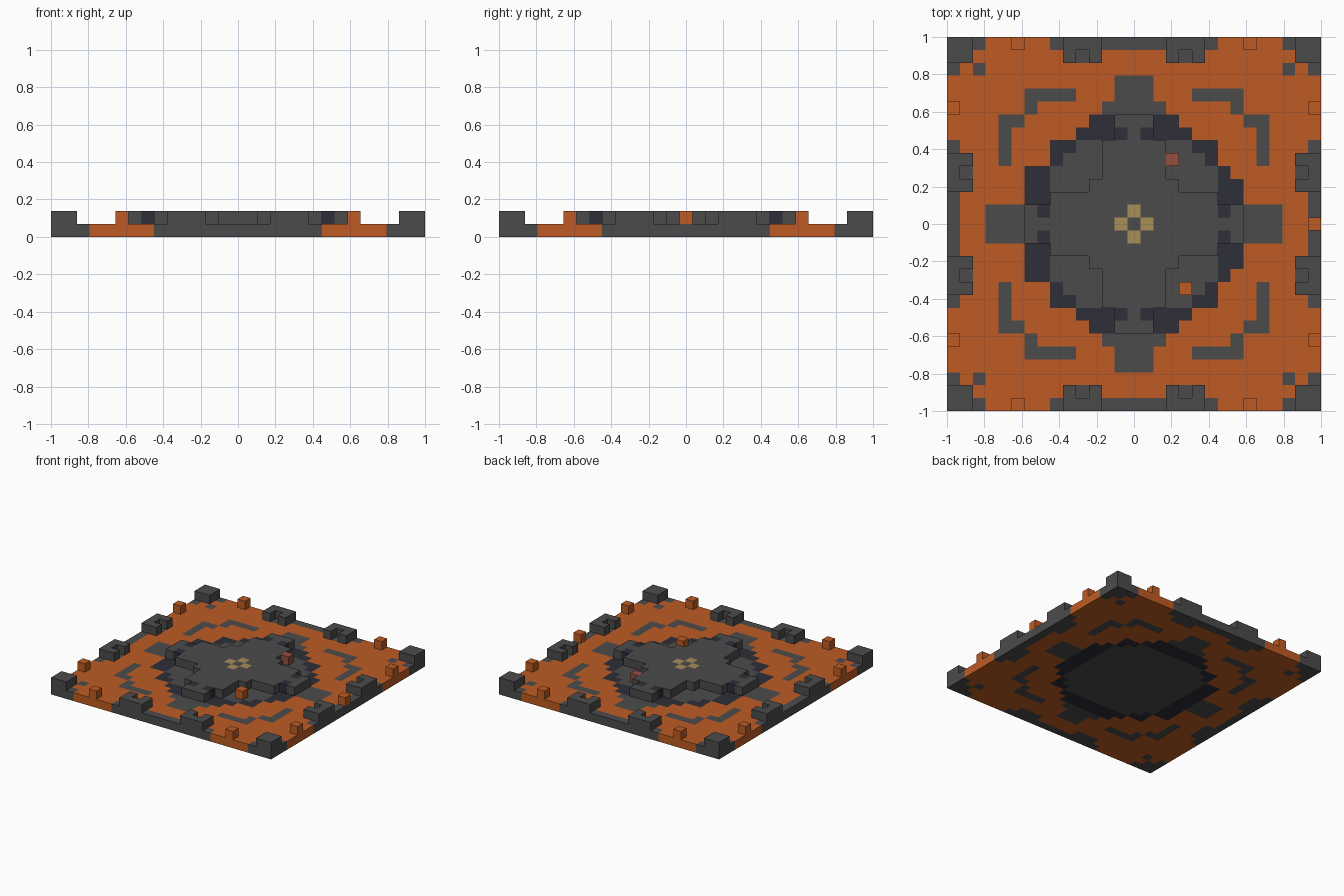
import bpy
import bmesh

HALF = 14                 # cells run from -14 to 14 each way
CELL = 2 / (2 * HALF + 1)

if "Cube" in bpy.data.objects:
    bpy.data.objects.remove(bpy.data.objects["Cube"])


def linear(c):
    c /= 255
    return c / 12.92 if c <= 0.04045 else ((c + 0.055) / 1.055) ** 2.4


def material(name, *rgb):
    mat = bpy.data.materials.new(name)
    mat.use_nodes = True
    colour = [linear(c) for c in rgb] + [1]
    mat.diffuse_color = colour
    bsdf = mat.node_tree.nodes["Principled BSDF"]
    bsdf.inputs["Base Color"].default_value = colour
    bsdf.inputs["Roughness"].default_value = 0.9
    return mat


MATERIALS = {
    "orange": material("orange stone", 190, 91, 35),
    "grey": material("dark grey stone", 75, 75, 75),
    "navy": material("navy stone", 45, 46, 56),
    "gold": material("gold inlay", 168, 142, 88),
    "red": material("dull red stone", 147, 79, 63),
}
SIDES = ((1, 0), (0, 1), (-1, 0), (0, -1))


def blocks(name, cells, level, underside=False):
    """Join cells {(u, v): colour} into one layer, leaving out inner walls."""
    mesh = bpy.data.meshes.new(name)
    slots = sorted(set(cells.values()))
    for colour in slots:
        mesh.materials.append(MATERIALS[colour])
    bm = bmesh.new()
    z0, z1 = level * CELL, (level + 1) * CELL

    def quad(points, colour):
        face = bm.faces.new([bm.verts.new(p) for p in points])
        face.material_index = slots.index(colour)

    for (u, v), colour in cells.items():
        ring = [((u + a / 2) * CELL, (v + b / 2) * CELL)
                for a, b in ((1, -1), (1, 1), (-1, 1), (-1, -1))]
        quad([(x, y, z1) for x, y in ring], colour)
        if underside:
            quad([(x, y, z0) for x, y in reversed(ring)], colour)
        for i, (du, dv) in enumerate(SIDES):
            if (u + du, v + dv) not in cells:
                p, q = ring[i], ring[(i + 1) % 4]
                quad([(*p, z0), (*q, z0), (*q, z1), (*p, z1)], colour)
    bmesh.ops.remove_doubles(bm, verts=bm.verts[:], dist=CELL / 100)
    bm.to_mesh(mesh)
    bm.free()
    obj = bpy.data.objects.new(name, mesh)
    bpy.context.collection.objects.link(obj)
    return obj


def floor_colour(u, v):
    a, b = abs(u), abs(v)
    lo, hi = min(a, b), max(a, b)
    # central disc and its navy ring
    if hi <= 6 and lo + hi <= 10:
        return "grey"
    if hi <= 6 or (hi == 7 and lo <= 4) or (hi == 8 and lo <= 3):
        return "navy"
    if u == -8 and b == 4:
        return "navy"
    # four arms reaching outward
    if 9 <= hi <= 11 and lo <= 1 or (b == 9 and a == 2):
        return "grey"
    # curved stripes near the corners
    if (hi == 10 and 5 <= lo <= 8) or (hi == 9 and lo == 8):
        return "grey"
    # border and corner patches
    if hi == 14 and (lo <= 6 or lo >= 12):
        return "grey"
    if hi == 13 and (3 <= lo <= 5 or lo == 13):
        return "grey"
    if hi == lo == 12:
        return "grey"
    return "orange"


def platform_colour(u, v):
    a, b = abs(u), abs(v)
    if a + b == 1:
        return "gold"
    return "navy" if sorted((a, b)) == [1, 7] else "grey"


def on_platform(u, v):
    lo, hi = sorted((abs(u), abs(v)))
    return lo <= 2 and hi <= 6 or lo == hi == 3 or lo <= 1 and hi <= 8


span = range(-HALF, HALF + 1)
grid = [(u, v) for u in span for v in span]

# floor slab and raised cross platform
blocks("floor_slab", {c: floor_colour(*c) for c in grid}, 0, underside=True)
blocks("cross_platform",
       {c: platform_colour(*c) for c in grid if on_platform(*c)}, 1)

# corner posts
for sx, side in ((-1, "right"), (1, "left")):
    for sy, end in ((-1, "front"), (1, "back")):
        post = {(sx * i, sy * j): "grey" for i in (13, 14) for j in (13, 14)}
        blocks(f"corner_post_{end}_{side}", post, 1)

# U-shaped parapets and small orange studs along each edge
parapet = [(3, 14), (4, 14), (5, 14), (3, 13), (5, 13)]
for edge, (dx, dy) in zip(("left", "back", "right", "front"), SIDES):
    for s in (-1, 1):
        def place(along, out):
            return (dx * out - dy * s * along, dy * out + dx * s * along)
        tag = f"{edge}_{'a' if s < 0 else 'b'}"
        blocks(f"parapet_{tag}", {place(*c): "grey" for c in parapet}, 1)
        blocks(f"edge_stud_{tag}", {place(9, 14): "orange"}, 1)

# single loose cubes
blocks("left_middle_stud", {(14, 0): "orange"}, 1)
blocks("orange_cube", {(4, -5): "orange"}, 1)
blocks("red_cube", {(3, 5): "red"}, 1)
